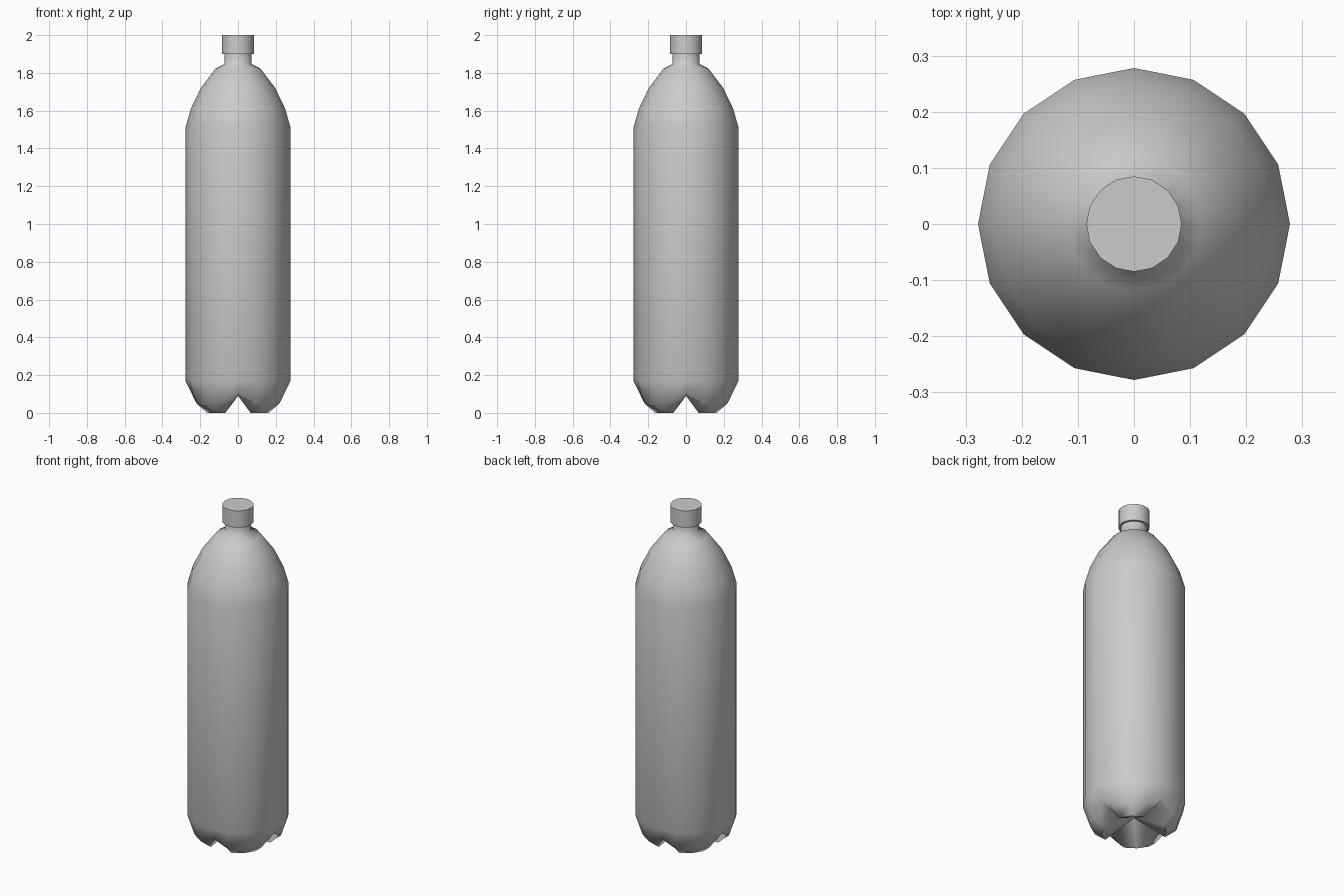
import bpy, bmesh
from math import cos, sin, pi, radians

cube = bpy.data.objects.get("Cube")
if cube:
    bpy.data.objects.remove(cube, do_unlink=True)

SIDES = 16

grey = bpy.data.materials.new("light grey")
grey.use_nodes = True
color = (0.6, 0.6, 0.6, 1)
grey.diffuse_color = color
grey.node_tree.nodes["Principled BSDF"].inputs["Base Color"].default_value = color


def lathe(name, rings, angle):
    """Skin rings of (radius, height, groove height) and close both ends.
    Every fourth side takes the groove height."""
    bm = bmesh.new()
    loops = []
    for r, z, groove in rings:
        loop = []
        for i in range(SIDES):
            a = 2 * pi * i / SIDES
            loop.append(bm.verts.new((r * cos(a), r * sin(a), z if i % 4 else groove)))
        loops.append(loop)
    for low, high in zip(loops, loops[1:]):
        for i in range(SIDES):
            j = (i + 1) % SIDES
            bm.faces.new((low[i], low[j], high[j], high[i]))
    # Fan underneath, meeting at the middle of the grooves
    centre = bm.verts.new((0, 0, rings[0][2]))
    for i in range(SIDES):
        bm.faces.new((centre, loops[0][(i + 1) % SIDES], loops[0][i]))
    bm.faces.new(loops[-1])
    bmesh.ops.recalc_face_normals(bm, faces=bm.faces)
    mesh = bpy.data.meshes.new(name)
    bm.to_mesh(mesh)
    bm.free()
    mesh.materials.append(grey)
    obj = bpy.data.objects.new(name, mesh)
    bpy.context.collection.objects.link(obj)
    bpy.ops.object.select_all(action="DESELECT")
    obj.select_set(True)
    bpy.context.view_layer.objects.active = obj
    bpy.ops.object.shade_smooth_by_angle(angle=radians(angle))
    return obj


# Four-footed base, straight wall, domed shoulder and neck
feet = [(0.175, 0, 0.09), (0.238, 0.05, 0.1)]
wall = [(0.278, 0.17), (0.278, 1.51), (0.25, 1.61), (0.197, 1.72),
        (0.12, 1.822), (0.072, 1.847), (0.072, 1.9)]
lathe("bottle_body", feet + [(r, z, z) for r, z in wall], 65)

# Screw cap
lathe("bottle_cap", [(r, z, z) for r, z in [(0.085, 1.9), (0.085, 2)]], 40)
